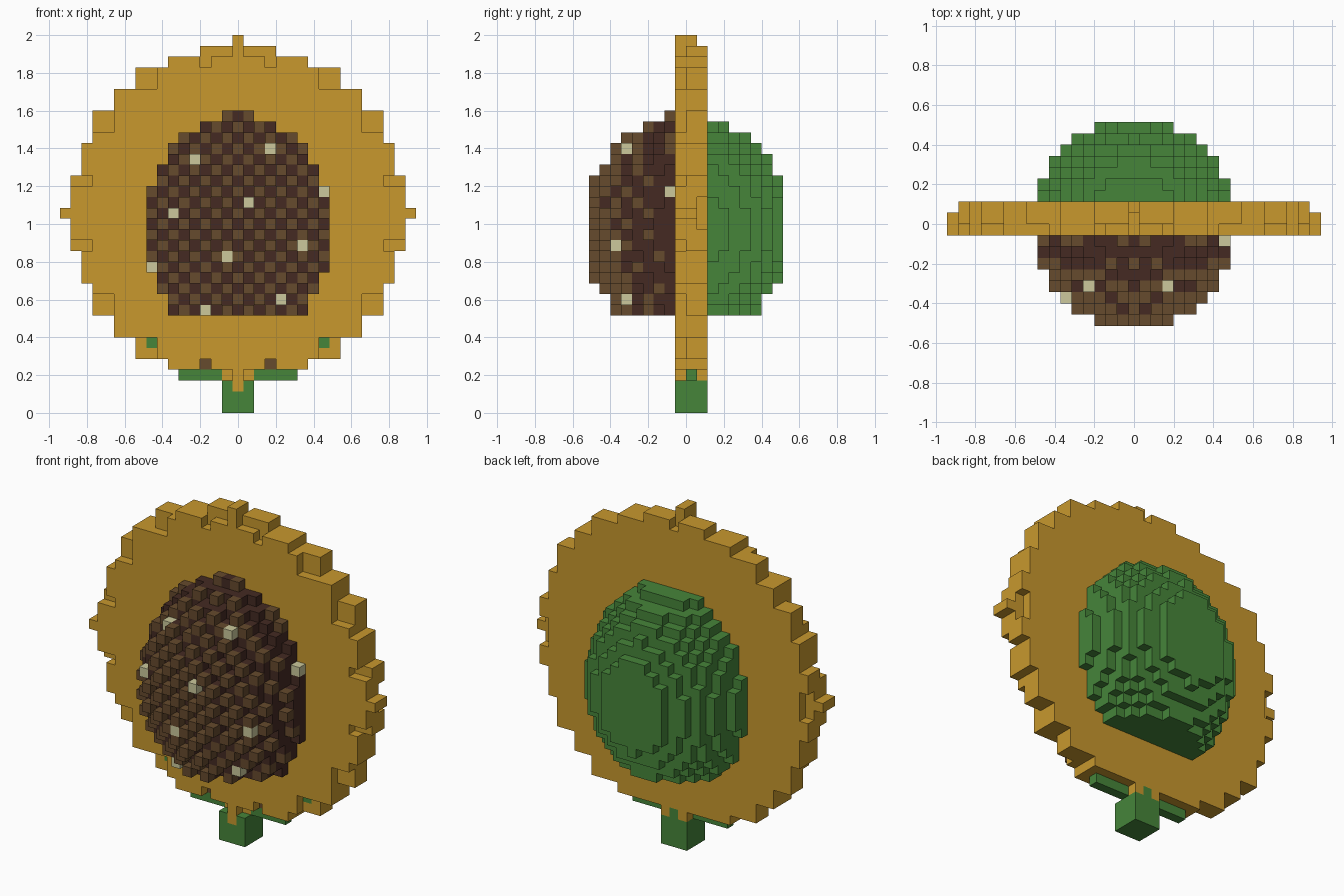
import bpy, bmesh

if "Cube" in bpy.data.objects:
    bpy.data.objects.remove(bpy.data.objects["Cube"])

V = 2 / 35  # edge length of one cube; cell (i, j, k) -> x, y, z

def material(name, rgb):
    m = bpy.data.materials.new(name)
    m.diffuse_color = (*rgb, 1)
    m.use_nodes = True
    m.node_tree.nodes["Principled BSDF"].inputs["Base Color"].default_value = m.diffuse_color
    return m

MATS = {
    "yellow": material("petal yellow", (0.578, 0.314, 0.027)),
    "green": material("leaf green", (0.061, 0.235, 0.042)),
    "dark": material("dark seed brown", (0.058, 0.023, 0.016)),
    "light": material("light seed brown", (0.133, 0.069, 0.026)),
    "cream": material("cream", (0.604, 0.584, 0.332)),
}

# Petal disc: half width of each row, counted outwards from the middle row
HALF = [16, 15, 15, 15, 14, 14, 14, 13, 13, 13, 11, 11, 9, 9, 6, 3, 0]
MID = 18

def front_notch(a, r):
    return ((r == 15 and a >= 1) or (r == 14 and a == 3) or
            (r in (12, 13) and a in (8, 9)) or
            (r in (8, 9) and a in (12, 13)) or (r == 3 and a >= 14))

def back_notch(a, r):
    return a == 16 or r == 16 or (r <= 1 and a == 15) or (r == 15 and a == 0)

petals, stem, sepals, seeds, back = {}, {}, {}, {}, {}
for k in range(3, 35):
    r = abs(k - MID)
    w = 1 if k == 3 else HALF[r]
    for i in range(-w, w + 1):
        a = abs(i)
        petals[i, 0, k] = "yellow"
        if not front_notch(a, r):
            petals[i, -1, k] = "yellow"
        if not back_notch(a, r):
            petals[i, 1, k] = "yellow"

# Small coloured cells showing in the lower notches
for s in (-1, 1):
    petals[3 * s, 0, 4] = "light"
    petals[8 * s, 0, 6] = "green"
    for i in range(2, 6):
        sepals[i * s, 0, 3] = "green"

# Stem, with a petal tip in front and a green tip behind
for i in (-1, 0, 1):
    for j in (-1, 0, 1):
        for k in range(3):
            stem[i, j, k] = "green"
stem[0, -1, 2] = "yellow"
stem[0, 1, 3] = "green"

# Flower head: flat-bottomed ellipsoid, seeds in front, green at the back
def inside(i, j, k):
    x, y, z = i * V, (j + 0.5) * V, (k + 0.5) * V - 0.975
    return (x / 0.502) ** 2 + (y / 0.54) ** 2 + (z / 0.61) ** 2 < 1

CREAM = {(-4, 23), (3, 24), (8, 20), (1, 19), (-6, 18), (6, 15),
         (-1, 14), (-8, 13), (4, 10), (-3, 9)}
for i in range(-8, 9):
    for k in range(9, 28):
        for j in range(2, 9):
            if inside(i, j, k):
                back[i, j, k] = "green"
        depth = [j for j in range(-9, -1) if inside(i, j, k)]
        for j in depth:
            seeds[i, j, k] = "dark"
        if (i, k) in CREAM:
            seeds[i, min(depth, default=-2), k] = "cream"
        elif depth and (i + k) % 2 == 0:
            seeds[i, depth[0], k] = "light"
        elif len(depth) > 1:
            del seeds[i, depth[0], k]  # dark cells sit one step lower

PARTS = {"petals": petals, "stem": stem, "sepals": sepals,
         "seed_head": seeds, "head_back": back}
FILLED = set().union(*PARTS.values())

# Each face: outward step and its corners in winding order
FACES = []
for ax in range(3):
    for s in (0, 1):
        quad = []
        for u, v in ((0, 0), (1, 0), (1, 1), (0, 1)):
            c = [0, 0, 0]
            c[ax], c[(ax + 1) % 3], c[(ax + 2) % 3] = s, u, v
            quad.append(tuple(c))
        step = [0, 0, 0]
        step[ax] = 2 * s - 1
        FACES.append((step, quad if s else quad[::-1]))

def build(name, cells):
    """Mesh of all cube faces that are not covered by a neighbour."""
    bm = bmesh.new()
    verts = {}
    used = sorted(set(cells.values()))
    for (i, j, k), colour in cells.items():
        for (di, dj, dk), quad in FACES:
            if (i + di, j + dj, k + dk) in FILLED:
                continue
            corners = []
            for a, b, c in quad:
                p = (i + a, j + b, k + c)
                if p not in verts:
                    verts[p] = bm.verts.new(((p[0] - 0.5) * V, p[1] * V, p[2] * V))
                corners.append(verts[p])
            bm.faces.new(corners).material_index = used.index(colour)
    me = bpy.data.meshes.new(name)
    bm.to_mesh(me)
    bm.free()
    for c in used:
        me.materials.append(MATS[c])
    bpy.context.collection.objects.link(bpy.data.objects.new(name, me))

for name, cells in PARTS.items():
    build(name, cells)
